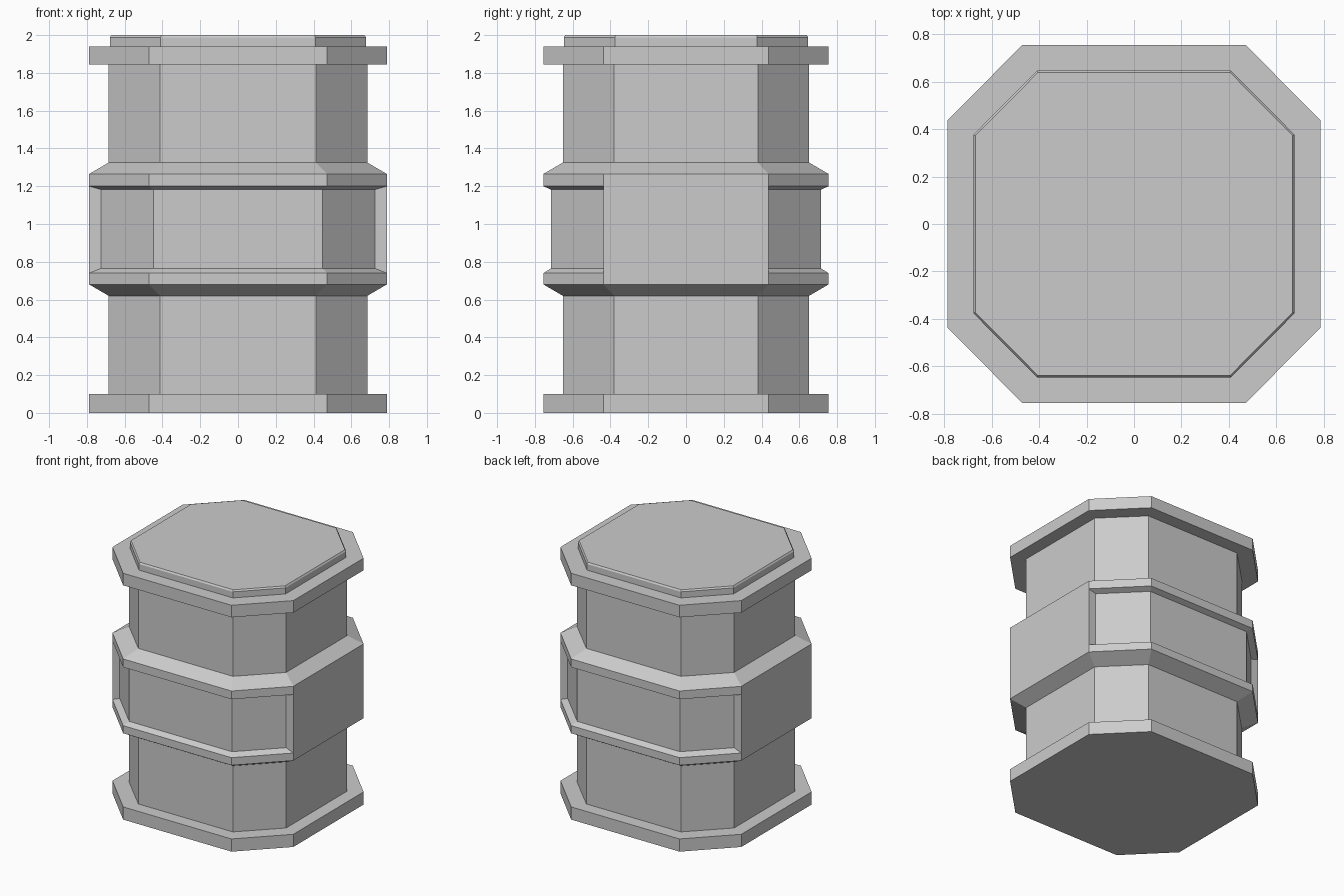
import bpy, bmesh

if "Cube" in bpy.data.objects:
    bpy.data.objects.remove(bpy.data.objects["Cube"])

# Octagon cross-sections: half width, half depth, corner x, corner y
OUTER = (0.788, 0.755, 0.472, 0.437)
WALL = (0.685, 0.652, 0.412, 0.380)
LID = (0.678, 0.647, 0.410, 0.377)
LID_TOP = (0.670, 0.639, 0.406, 0.373)


def add_ring(bm, section, z):
    w, d, cx, cy = section
    pts = [(cx, -d), (w, -cy), (w, cy), (cx, d),
           (-cx, d), (-w, cy), (-w, -cy), (-cx, -d)]
    return [bm.verts.new((x, y, z)) for x, y in pts]


def loft(profile, cap_bottom=False, cap_top=False):
    bm = bmesh.new()
    rings = [add_ring(bm, s, z) for s, z in profile]
    for a, b in zip(rings, rings[1:]):
        for i in range(8):
            j = (i + 1) % 8
            bm.faces.new((a[i], a[j], b[j], b[i]))
    if cap_bottom:
        bm.faces.new(rings[0][::-1])
    if cap_top:
        bm.faces.new(rings[-1])
    bm.normal_update()
    return bm


def finish(bm, name):
    mesh = bpy.data.meshes.new(name)
    bm.to_mesh(mesh)
    bm.free()
    obj = bpy.data.objects.new(name, mesh)
    bpy.context.collection.objects.link(obj)
    return obj


# Barrel body: rims, narrow walls and the wide middle band
body = loft([(OUTER, 0), (OUTER, 0.10), (WALL, 0.10), (WALL, 0.62),
             (OUTER, 0.68), (OUTER, 0.74), (OUTER, 1.20), (OUTER, 1.265),
             (WALL, 1.325), (WALL, 1.845), (OUTER, 1.845), (OUTER, 1.94),
             (LID, 1.94)], cap_bottom=True)

# Recessed panels wrapping the front and back of the middle band
panels = [f for f in body.faces
          if 0.9 < f.calc_center_median().z < 1.1 and abs(f.normal.y) > 0.3]
bmesh.ops.inset_region(body, faces=panels, thickness=0.02, use_boundary=True,
                       use_even_offset=True)
for v in {v for f in panels for v in f.verts}:
    x, y = (0.725, 0.437) if abs(v.co.y) < 0.6 else (0.447, 0.715)
    v.co = (x if v.co.x > 0 else -x, y if v.co.y > 0 else -y,
            0.765 if v.co.z < 1 else 1.182)
finish(body, "barrel_body")

# Lid with a slim bevelled edge
finish(loft([(LID, 1.94), (LID, 1.988), (LID_TOP, 2.0)], cap_top=True), "lid")
